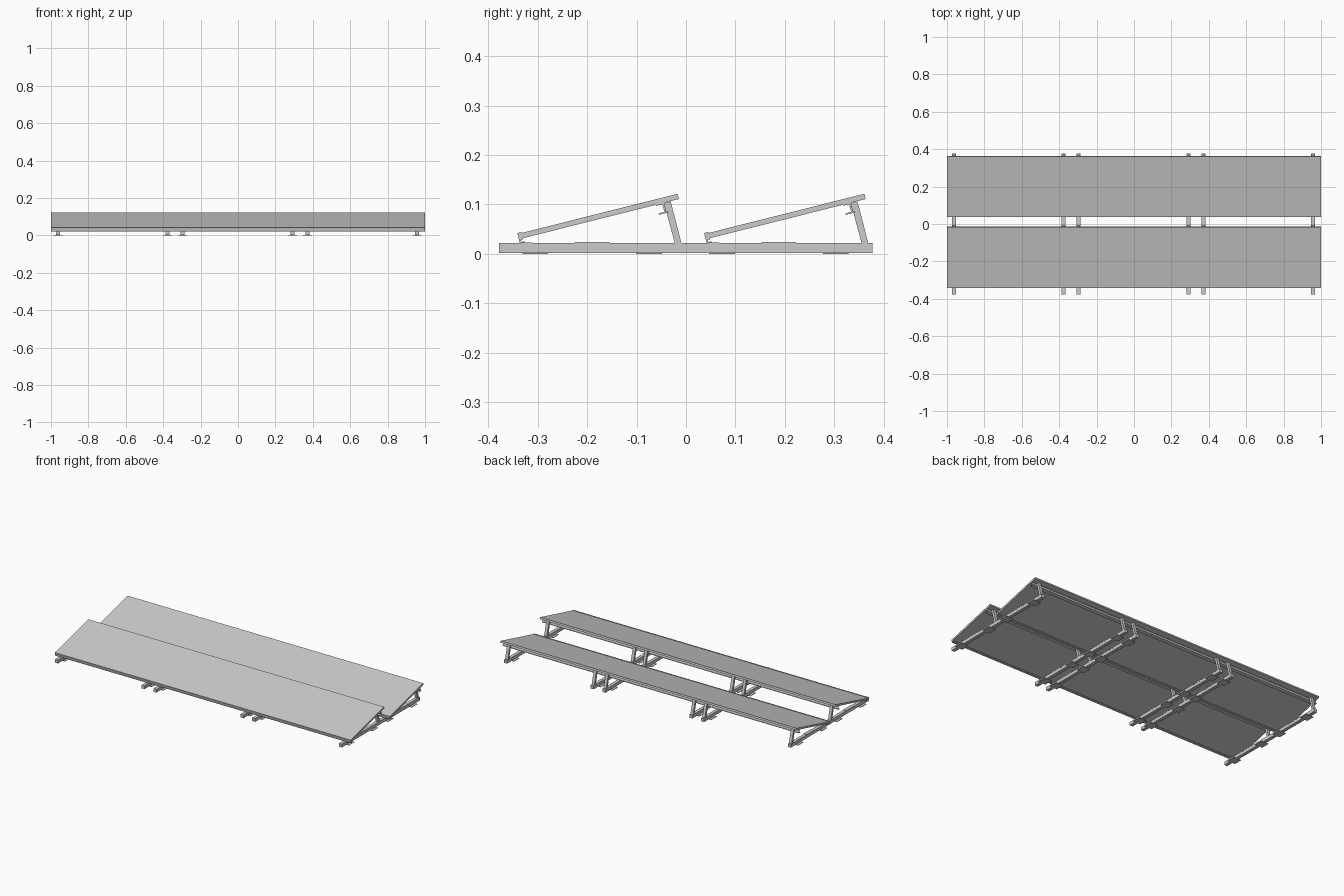
import bpy, bmesh, math

if "Cube" in bpy.data.objects:
    bpy.data.objects.remove(bpy.data.objects["Cube"])

RAIL_X = [-0.963, -0.377, -0.297, 0.291, 0.371, 0.957]
ROW_Y = [0.0, 0.378]          # offset of each panel row
TILT = math.radians(14.1)
ORIGIN = (-0.338, 0.041)      # low top edge of the first panel (y, z)


def prism(name, profile, x0, x1):
    """Extrude a closed (y, z) profile along x."""
    bm = bmesh.new()
    face = bm.faces.new([bm.verts.new((x0, y, z)) for y, z in profile])
    ext = bmesh.ops.extrude_face_region(bm, geom=[face])
    for v in ext["geom"]:
        if isinstance(v, bmesh.types.BMVert):
            v.co.x = x1
    bmesh.ops.recalc_face_normals(bm, faces=bm.faces)
    mesh = bpy.data.meshes.new(name)
    bm.to_mesh(mesh)
    bm.free()
    ob = bpy.data.objects.new(name, mesh)
    bpy.context.collection.objects.link(ob)
    return ob


def box(name, x, w, y0, y1, z0, z1):
    return prism(name, [(y0, z0), (y1, z0), (y1, z1), (y0, z1)], x - w / 2, x + w / 2)


def tilted(points, dy):
    """Panel coordinates (along slope, normal) to (y, z)."""
    c, s = math.cos(TILT), math.sin(TILT)
    return [(ORIGIN[0] + dy + u * c - v * s, ORIGIN[1] + u * s + v * c) for u, v in points]


LENGTH, THICK = 0.331, 0.011
PANEL = [(0, 0), (LENGTH, 0), (LENGTH, -THICK), (0, -THICK)]
# C-shaped holder gripping the low edge
FRONT_RAIL = [(-0.003, 0.002), (0.006, 0.002), (0.006, 0.0), (0, 0), (0, -THICK),
              (0.006, -THICK), (0.006, -0.013), (0.001, -0.013), (0.001, -0.018),
              (0.008, -0.018), (0.008, -0.020), (-0.003, -0.020)]
# Z-shaped purlin under the high edge
PURLIN = [(0.283, -THICK), (0.302, -THICK), (0.302, -0.013), (0.300, -0.013),
          (0.300, -0.029), (0.304, -0.029), (0.304, -0.032), (0.284, -0.032),
          (0.284, -0.029), (0.296, -0.029), (0.296, -0.013), (0.283, -0.013)]

for row, dy in enumerate(ROW_Y, 1):
    prism(f"solar_panel_{row}", tilted(PANEL, dy), -1, 1)
    prism(f"front_edge_rail_{row}", tilted(FRONT_RAIL, dy), -1, 1)
    prism(f"rear_purlin_{row}", tilted(PURLIN, dy), -1, 1)

for i, x in enumerate(RAIL_X, 1):
    # Base rail
    box(f"base_rail_{i}", x, 0.02, -0.378, 0.377, 0.002, 0.022)
    for row, dy in enumerate(ROW_Y, 1):
        tag = f"{i}_{row}"
        # Rear leg leaning forward to meet the panel
        leg = [(-0.0225 + dy, 0.021), (-0.009 + dy, 0.021),
               (-0.031 + dy, 0.1065), (-0.0445 + dy, 0.103)]
        prism(f"rear_leg_{tag}", leg, x - 0.009, x + 0.009)
        # Front foot plate and splice plate on top of the rail
        box(f"front_foot_{tag}", x, 0.018, -0.334 + dy, -0.311 + dy, 0.0215, 0.0235)
        box(f"splice_plate_{tag}", x, 0.022, -0.225 + dy, -0.155 + dy, 0.018, 0.0245)
        # Roof protection pads
        for k, y in enumerate((-0.305, -0.075)):
            box(f"roof_pad_{tag}_{k}", x, 0.05, y - 0.026 + dy, y + 0.026 + dy, 0, 0.0025)
